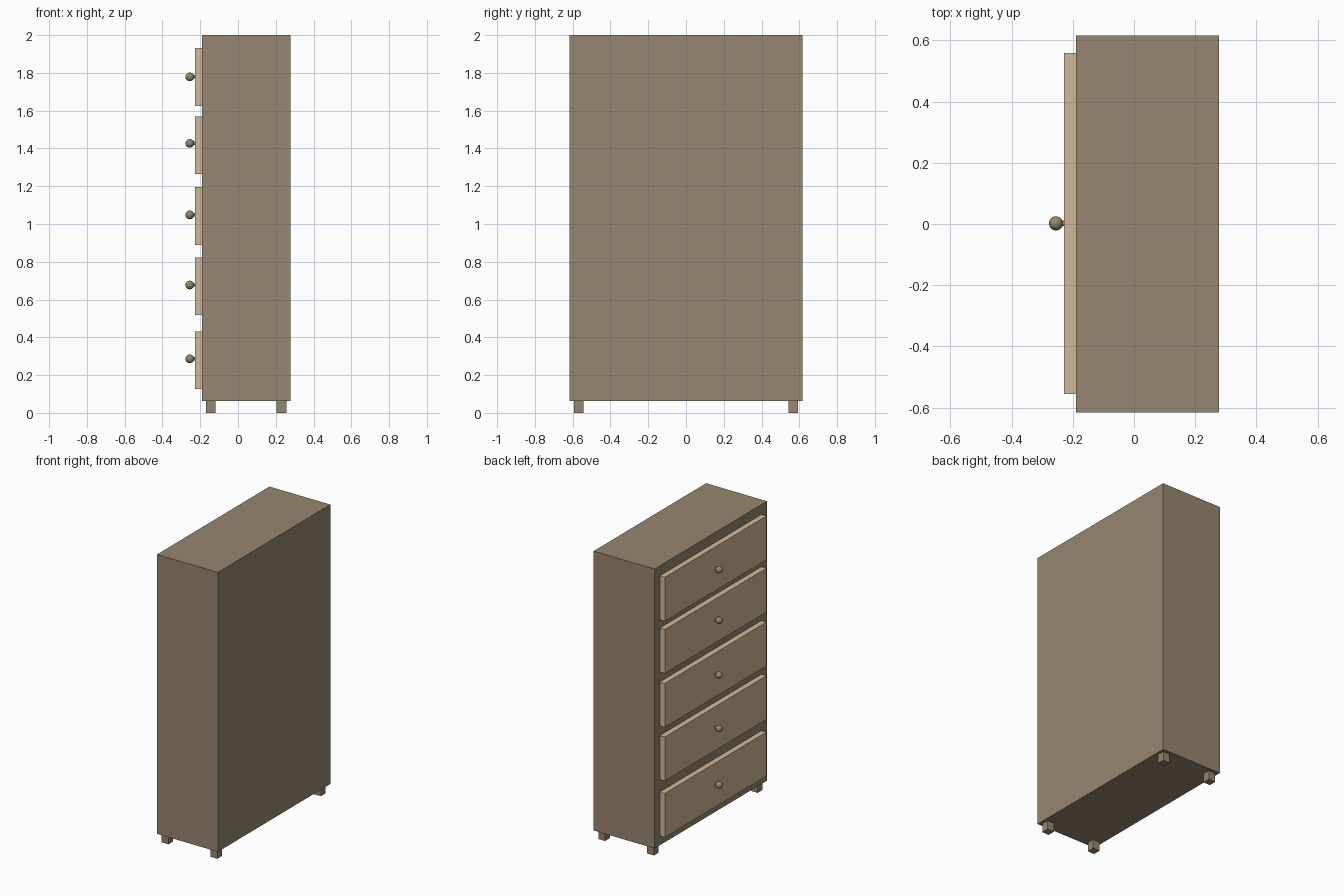
import bpy
import math

if "Cube" in bpy.data.objects:
    bpy.data.objects.remove(bpy.data.objects["Cube"])


def material(name, color):
    m = bpy.data.materials.new(name)
    m.diffuse_color = (*color, 1)
    m.use_nodes = True
    m.node_tree.nodes["Principled BSDF"].inputs["Base Color"].default_value = m.diffuse_color
    return m


wood = material("wood", (0.31, 0.24, 0.16))
light_wood = material("light_wood", (0.65, 0.49, 0.32))


def box(name, lo, hi, mat):
    """Box spanning two opposite corners."""
    bpy.ops.mesh.primitive_cube_add(size=1, location=[(a + b) / 2 for a, b in zip(lo, hi)])
    ob = bpy.context.object
    ob.name = name
    ob.scale = [b - a for a, b in zip(lo, hi)]
    bpy.ops.object.transform_apply(location=False, rotation=False, scale=True)
    ob.data.materials.append(mat)
    return ob


def finish_round(name):
    ob = bpy.context.object
    ob.name = name
    ob.data.materials.append(wood)
    bpy.ops.object.shade_smooth_by_angle()


# Cabinet carcass (drawers face -x)
box("cabinet_body", (-0.19, -0.616, 0.062), (0.277, 0.616, 2.0), wood)

# Four short square feet
for x in (-0.144, 0.231):
    for y in (-0.568, 0.568):
        box("foot", (x - 0.026, y - 0.026, 0), (x + 0.026, y + 0.026, 0.062), wood)

# Drawer fronts, each with a stem and a round knob: (bottom, knob height)
drawers = [(0.127, 0.286), (0.518, 0.677), (0.89, 1.048), (1.264, 1.427), (1.626, 1.779)]
for bottom, knob_z in drawers:
    box("drawer_front", (-0.228, -0.556, bottom), (-0.19, 0.558, bottom + 0.305), light_wood)
    bpy.ops.mesh.primitive_cylinder_add(vertices=16, radius=0.009, depth=0.03,
                                        location=(-0.238, 0.002, knob_z),
                                        rotation=(0, math.pi / 2, 0))
    finish_round("knob_stem")
    bpy.ops.mesh.primitive_uv_sphere_add(segments=24, ring_count=12, radius=0.023,
                                         location=(-0.255, 0.002, knob_z))
    finish_round("drawer_knob")
